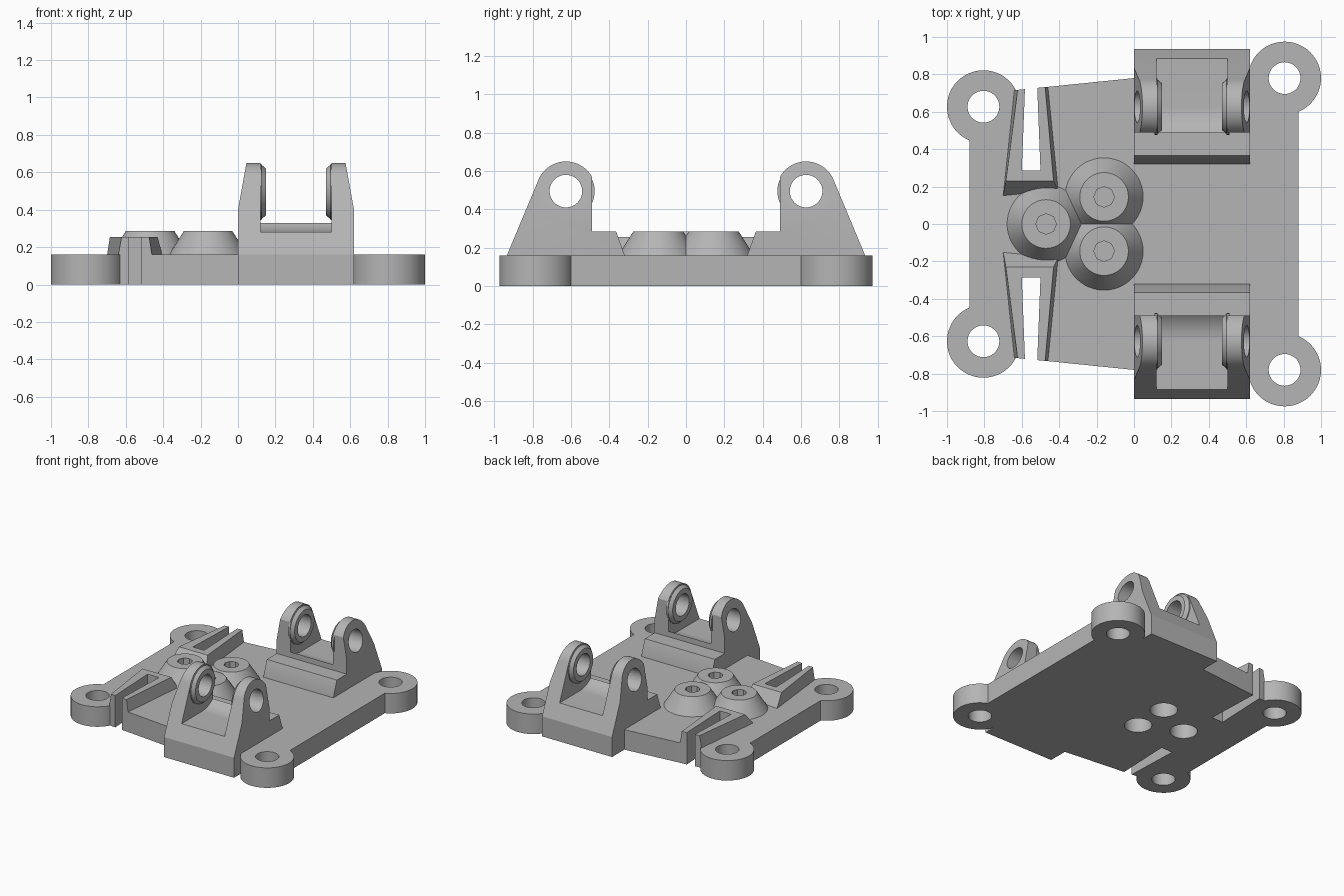
import bpy, bmesh
from math import sin, cos, pi, radians

if "Cube" in bpy.data.objects:
    bpy.data.objects.remove(bpy.data.objects["Cube"], do_unlink=True)

grey = bpy.data.materials.new("plain_grey")
grey.use_nodes = True
grey.diffuse_color = (0.46, 0.46, 0.46, 1)
grey.node_tree.nodes["Principled BSDF"].inputs["Base Color"].default_value = grey.diffuse_color


def loft(name, ring_a, ring_b):
    """Closed solid between two matching rings of points."""
    bm = bmesh.new()
    a = [bm.verts.new(p) for p in ring_a]
    b = [bm.verts.new(p) for p in ring_b]
    n = len(a)
    bm.faces.new(a)
    bm.faces.new(b)
    for i in range(n):
        j = (i + 1) % n
        bm.faces.new((a[i], a[j], b[j], b[i]))
    bmesh.ops.recalc_face_normals(bm, faces=bm.faces[:])
    mesh = bpy.data.meshes.new(name)
    bm.to_mesh(mesh)
    bm.free()
    mesh.materials.append(grey)
    obj = bpy.data.objects.new(name, mesh)
    bpy.context.scene.collection.objects.link(obj)
    return obj


def circle(cu, cv, r, n=48):
    return [(cu + r * cos(2 * pi * i / n), cv + r * sin(2 * pi * i / n)) for i in range(n)]


def flat(points, z):
    return [(x, y, z) for x, y in points]


def prism(name, points, z0, z1):
    return loft(name, flat(points, z0), flat(points, z1))


def combine(target, tool, operation="DIFFERENCE"):
    mod = target.modifiers.new("cut", "BOOLEAN")
    mod.operation = operation
    mod.solver = "EXACT"
    mod.object = tool
    bpy.context.view_layer.objects.active = target
    bpy.ops.object.modifier_apply(modifier=mod.name)
    bpy.data.objects.remove(tool, do_unlink=True)


THICK = 0.16
parts = []

# Base plate with four round screw lugs
half = [(-0.88, 0.63), (-0.64, 0.715), (0, 0.78), (0.88, 0.78)]
outline = half + [(x, -y) for x, y in reversed(half)]
plate = prism("base_plate", outline, 0, THICK)
lugs = [(x, s * y) for x, y in ((-0.805, 0.627), (0.805, 0.78)) for s in (1, -1)]
for x, y in lugs:
    combine(plate, prism("lug", circle(x, y, 0.195), 0, THICK), "UNION")
for x, y in lugs:
    combine(plate, prism("lug_hole", circle(x, y, 0.085), -0.1, 0.3))
parts.append(plate)

# Conical screw bosses, open below and above with a thin web between
for i, (x, y) in enumerate(((-0.47, 0), (-0.16, 0.145), (-0.16, -0.145))):
    boss = loft(f"screw_boss_{i + 1}", flat(circle(x, y, 0.21), THICK - 0.002),
                flat(circle(x, y, 0.13), 0.285))
    combine(boss, prism("pilot_hole", circle(x, y, 0.055, 8), 0.17, 0.4))
    combine(plate, prism("head_recess", circle(x, y, 0.1), -0.1, 0.12))
    parts.append(boss)

# Tapered slotted guides at the back and front edges
for s, side in ((1, "back"), (-1, "front")):
    def mirror(points):
        return [(x, s * y) for x, y in points]
    foot = mirror([(-0.64, 0.715), (-0.46, 0.733), (-0.405, 0.18), (-0.70, 0.15)])
    top = mirror([(-0.622, 0.717), (-0.475, 0.732), (-0.43, 0.23), (-0.685, 0.23)])
    slot = mirror([(-0.58, 0.8), (-0.52, 0.8), (-0.50, 0.285), (-0.60, 0.285)])
    guide = loft(f"{side}_slot_guide", flat(foot, THICK - 0.002), flat(top, 0.255))
    for body in (guide, plate):
        combine(body, prism("slot", slot, -0.1, 0.4))
    parts.append(guide)

# Pivot brackets
PY, PZ, WIDTH = 0.627, 0.495, 0.62


def arc(r, start, end, n):
    angles = [radians(start + (end - start) * i / n) for i in range(n + 1)]
    return [(PY + r * cos(a), PZ + r * sin(a)) for a in angles]


for s, side in ((1, "back"), (-1, "front")):
    def along_x(points, x):
        return [(x, s * y, z) for y, z in points]

    def bar(name, points, x0, x1):
        return loft(name, along_x(points, x0), along_x(points, x1))

    profile = [(0.32, 0), (0.32, THICK), (0.365, 0.285), (0.49, 0.285)]
    profile += arc(0.155, 152, 22, 28) + [(0.935, THICK), (0.935, 0)]
    bracket = bar(f"{side}_pivot_bracket", profile, 0, WIDTH)

    # Gap between the arms, with a rounded clearance floor
    gap = [(1.1, 0.8), (1.1, 0.28), (PY, 0.28)] + arc(0.215, -90, -132, 12)
    gap += [(0.4, 0.335), (0.4, 0.8)]
    combine(bracket, bar("gap", gap, 0.12, 0.5))

    # Outer taper and inner washer face on each arm
    wedge = [(-0.1, 0.4), (0, 0.4), (0.045, 0.65), (0.045, 0.8), (-0.1, 0.8)]
    for flip in (False, True):
        def fx(x):
            return WIDTH - x if flip else x
        combine(bracket, loft("taper", [(fx(x), s * 0.3, z) for x, z in wedge],
                              [(fx(x), s * 1.1, z) for x, z in wedge]))
        washer = loft("washer", along_x(circle(PY, PZ, 0.15), fx(0.11)),
                      along_x(circle(PY, PZ, 0.15), fx(0.125)))
        combine(bracket, washer, "UNION")
        cone = loft("washer_cone", along_x(circle(PY, PZ, 0.15), fx(0.12)),
                    along_x(circle(PY, PZ, 0.125), fx(0.15)))
        combine(bracket, cone, "UNION")
    combine(bracket, bar("pin_hole", circle(PY, PZ, 0.085), -0.1, 0.8))
    parts.append(bracket)

# Smooth round walls, keep edges sharp
for obj in bpy.context.scene.objects:
    obj.select_set(obj in parts)
bpy.context.view_layer.objects.active = plate
bpy.ops.object.shade_smooth_by_angle(angle=radians(20))
